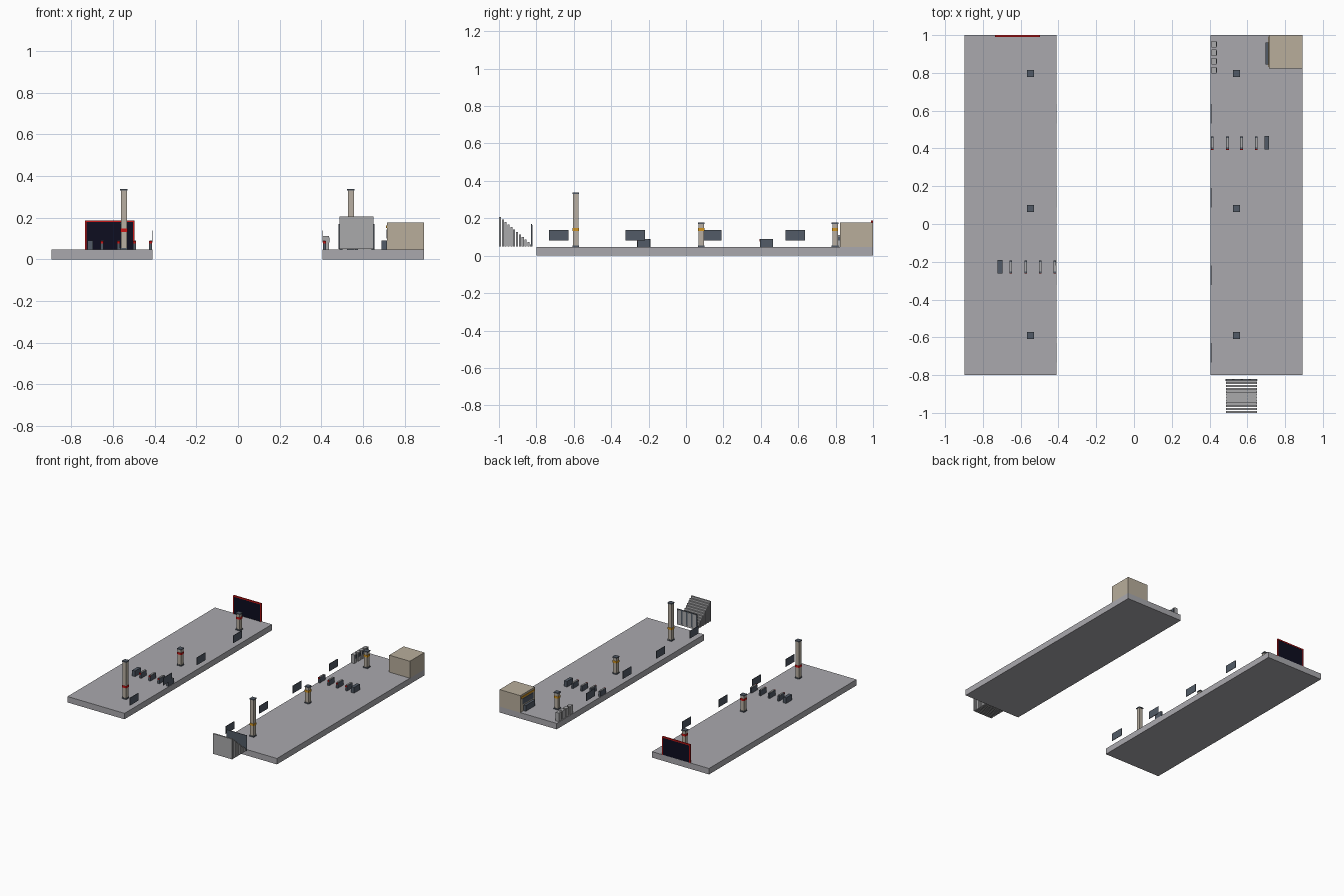
import bpy, bmesh
from mathutils import Matrix, Vector

if "Cube" in bpy.data.objects:
    bpy.data.objects.remove(bpy.data.objects["Cube"])


def mat(name, r, g, b):
    m = bpy.data.materials.new(name)
    m.diffuse_color = (r, g, b, 1)
    m.use_nodes = True
    m.node_tree.nodes["Principled BSDF"].inputs["Base Color"].default_value = m.diffuse_color
    return m


CONCRETE = mat("concrete_grey", 0.40, 0.395, 0.42)
STEEL = mat("light_steel", 0.40, 0.40, 0.41)
BEIGE = mat("beige_wall", 0.48, 0.42, 0.33)
STONE = mat("pillar_stone", 0.48, 0.43, 0.36)
SLATE = mat("slate", 0.085, 0.105, 0.135)
RED = mat("red", 0.60, 0.008, 0.008)
ORANGE = mat("amber", 0.65, 0.30, 0.015)
NAVY = mat("dark_navy", 0.004, 0.004, 0.014)


def boxes(name, material, spans):
    """One object made of boxes, each given as (x0, x1, y0, y1, z0, z1)."""
    bm = bmesh.new()
    for x0, x1, y0, y1, z0, z1 in spans:
        centre = Vector(((x0 + x1) / 2, (y0 + y1) / 2, (z0 + z1) / 2))
        size = Matrix.Diagonal((x1 - x0, y1 - y0, z1 - z0, 1))
        bmesh.ops.create_cube(bm, size=1, matrix=Matrix.Translation(centre) @ size)
    me = bpy.data.meshes.new(name)
    bm.to_mesh(me)
    bm.free()
    me.materials.append(material)
    ob = bpy.data.objects.new(name, me)
    bpy.context.collection.objects.link(ob)
    return ob


def post(x, y, half, z0, z1):
    return (x - half, x + half, y - half, y + half, z0, z1)


FLOOR = 0.046

# Platforms
boxes("left_platform", CONCRETE, [(-0.897, -0.41, -0.8, 1.0, 0, FLOOR)])
boxes("right_platform", CONCRETE, [(0.405, 0.893, -0.8, 1.0, 0, FLOOR)])

# Square pillars with base, cap and coloured band; the front pair is taller
for side, x, band in (("left", -0.548, RED), ("right", 0.542, ORANGE)):
    for place, y, top in (("front", -0.59, 0.338), ("middle", 0.082, 0.177), ("rear", 0.797, 0.177)):
        name = f"{side}_{place}_pillar"
        boxes(name + "_shaft", STONE, [post(x, y, 0.0145, FLOOR, top - 0.008)])
        boxes(name + "_trim", SLATE, [post(x, y, 0.018, FLOOR, FLOOR + 0.008),
                                      post(x, y, 0.018, top - 0.008, top)])
        boxes(name + "_band", band, [post(x, y, 0.017, 0.132, 0.148)])

# Sign plates along both track edges
for side, x in (("left", -0.412), ("right", 0.407)):
    boxes(side + "_edge_signs", SLATE,
          [(x - 0.002, x + 0.002, y - 0.052, y + 0.052, 0.08, 0.138)
           for y in (-0.681, -0.272, 0.139, 0.583)])

# Ticket gate rows: an end cabinet and four slim gates
for side, y, cabinet, gates in (
        ("left", -0.226, -0.710, (-0.653, -0.574, -0.497, -0.420)),
        ("right", 0.430, 0.703, (0.415, 0.495, 0.569, 0.648))):
    boxes(side + "_gate_cabinet", SLATE,
          [(cabinet - 0.0125, cabinet + 0.0125, y - 0.035, y + 0.035, FLOOR, 0.09)])
    boxes(side + "_gate_bodies", SLATE,
          [(x - 0.007, x + 0.007, y - 0.034, y + 0.034, FLOOR, 0.086) for x in gates])
    boxes(side + "_gate_tops", STEEL,
          [(x - 0.006, x + 0.006, y - 0.026, y + 0.026, 0.086, 0.09) for x in gates])
    boxes(side + "_gate_lamps", RED,
          [(x - 0.007, x + 0.007, y - 0.037, y - 0.034, 0.076, 0.088) for x in gates])

# Large display board with red frame
boxes("display_screen", NAVY, [(-0.727, -0.505, 0.991, 0.999, FLOOR, 0.178)])
boxes("display_frame", RED, [(-0.735, -0.727, 0.99, 1.0, FLOOR, 0.187),
                             (-0.505, -0.497, 0.99, 1.0, FLOOR, 0.187),
                             (-0.727, -0.505, 0.99, 1.0, 0.178, 0.187)])

# Kiosk with counter, window and amber strip on the track side
boxes("kiosk", BEIGE, [(0.716, 0.893, 0.823, 1.0, FLOOR, 0.177)])
boxes("kiosk_counter", SLATE, [(0.697, 0.716, 0.845, 0.96, FLOOR, 0.09)])
boxes("kiosk_window", SLATE, [(0.713, 0.716, 0.845, 0.975, 0.1, 0.143)])
boxes("kiosk_strip", ORANGE, [(0.712, 0.716, 0.83, 0.993, 0.15, 0.163)])

# Ticket machines beside the rear right pillar
rows = (0.815, 0.861, 0.906, 0.951)
boxes("ticket_machines", STEEL,
      [(0.409, 0.436, y - 0.017, y + 0.017, FLOOR, 0.112) for y in rows])
boxes("ticket_machine_screens", SLATE,
      [(0.436, 0.439, y - 0.012, y + 0.012, 0.08, 0.104) for y in rows])

# Staircase of separate upright slabs falling towards the platform
STEPS, PITCH = 12, 0.0152
boxes("stair_slabs", STEEL,
      [(0.487, 0.651, -1 + i * PITCH, -1 + i * PITCH + 0.011, 0.05, 0.206 - i * 0.0132)
       for i in range(STEPS)])

# Barrier at the foot of the stairs, with lighter slats facing the platform
boxes("stair_barrier", SLATE, [(0.483, 0.655, -0.828, -0.824, 0.05, 0.17)])
boxes("stair_barrier_slats", STEEL,
      [(x - 0.015, x + 0.015, -0.824, -0.821, 0.055, 0.165) for x in (0.505, 0.548, 0.591, 0.634)])
